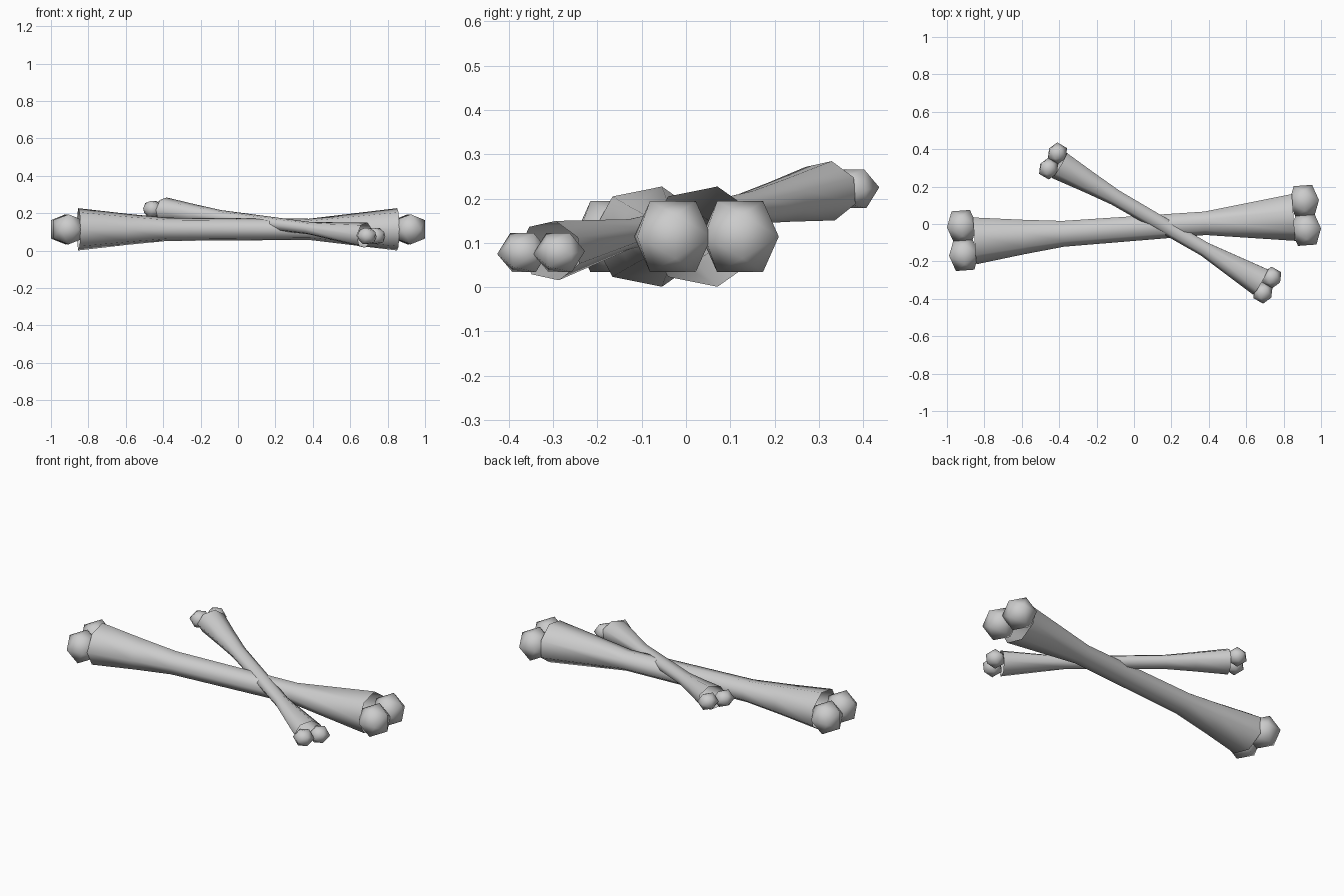
import bpy, bmesh, math
from mathutils import Matrix, Vector, Euler

if "Cube" in bpy.data.objects:
    bpy.data.objects.remove(bpy.data.objects["Cube"])

bone_mat = bpy.data.materials.new("bone grey")
bone_mat.diffuse_color = (0.6, 0.6, 0.6, 1)
bone_mat.use_nodes = True
bone_mat.node_tree.nodes["Principled BSDF"].inputs["Base Color"].default_value = bone_mat.diffuse_color

PHI = (1 + math.sqrt(5)) / 2
SIDES = 7


def finish(bm, name, world):
    """Turn a bmesh into a smooth-shaded object placed by a matrix."""
    for f in bm.faces:
        f.smooth = True
    bm.transform(world)
    me = bpy.data.meshes.new(name)
    bm.to_mesh(me)
    bm.free()
    me.materials.append(bone_mat)
    ob = bpy.data.objects.new(name, me)
    bpy.context.collection.objects.link(ob)


def shaft(name, world, half, ry, rz):
    """Seven-sided open tube that flares towards both ends."""
    profile = [(-1, 1), (-0.70, 0.74), (-0.445, 0.55), (0.445, 0.5), (1, 1)]
    bm = bmesh.new()
    rings = []
    for t, r in profile:
        ring = []
        for i in range(SIDES):
            a = math.pi + 2 * math.pi * i / SIDES
            ring.append(bm.verts.new((t * half, ry * r * math.cos(a), rz * r * math.sin(a))))
        rings.append(ring)
    for a, b in zip(rings, rings[1:]):
        for i in range(SIDES):
            j = (i + 1) % SIDES
            bm.faces.new((a[i], a[j], b[j], b[i]))
    # outward normals: compare with the direction away from the long axis
    bm.normal_update()
    for f in bm.faces:
        c = f.calc_center_median()
        if f.normal.dot(Vector((0, c.y, c.z))) < 0:
            f.normal_flip()
    finish(bm, name, world)


def knob(name, world, centre, size):
    """Twenty-sided knob; size gives the half extents."""
    bm = bmesh.new()
    for s in (-1, 1):
        for g in (-PHI, PHI):
            for p in ((0, s, g), (s, g, 0), (g, 0, s)):
                bm.verts.new([c + k * h / PHI for c, k, h in zip(centre, p, size)])
    bmesh.ops.convex_hull(bm, input=bm.verts[:])
    bmesh.ops.recalc_face_normals(bm, faces=bm.faces[:])
    finish(bm, name, world)


def bone(name, loc, pitch, yaw, half, ry, rz, knob_x, knob_y, knob_size):
    rot = Euler((0, math.radians(pitch), math.radians(yaw))).to_matrix().to_4x4()
    world = Matrix.Translation(loc) @ rot
    shaft(name + "_shaft", world, half, ry, rz)
    for sx, end in ((-1, "left"), (1, "right")):
        for sy, side in ((-1, "front"), (1, "back")):
            knob(f"{name}_{end}_{side}_knob", world,
                 (sx * knob_x, sy * knob_y, 0), knob_size)


# large bone lying flat, small bone crossing it at a slant
bone("large_bone", (0, -0.021, 0.114), 0, 4.2, 0.855, 0.132, 0.116,
     0.917, 0.076, (0.08, 0.084, 0.08))
bone("small_bone", (0.14, 0.005, 0.15), 6.2, -30.1, 0.625, 0.082, 0.069,
     0.666, 0.047, (0.049, 0.05, 0.044))
